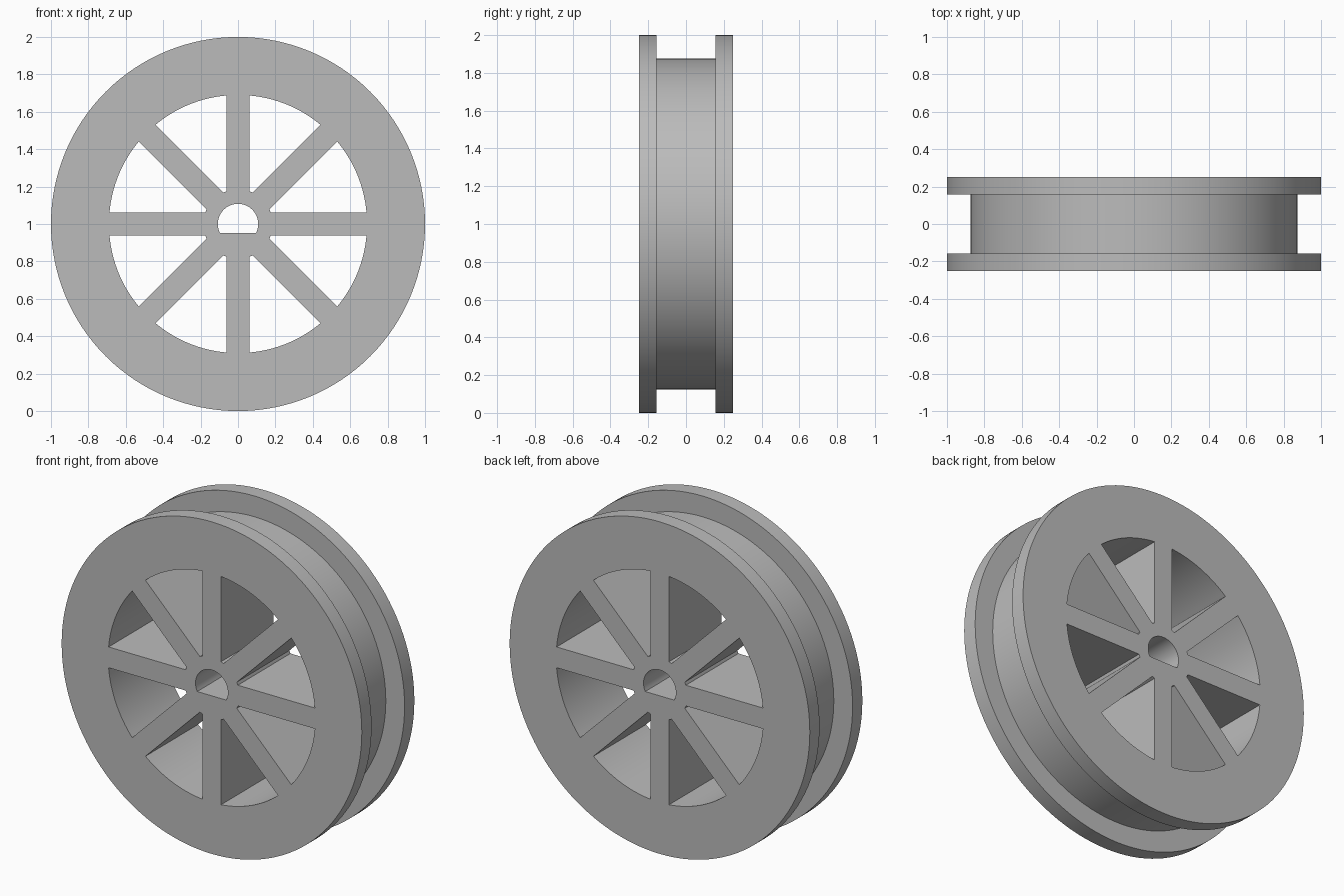
import bpy, bmesh
from math import sin, cos, pi, asin, radians

if "Cube" in bpy.data.objects:
    bpy.data.objects.remove(bpy.data.objects["Cube"], do_unlink=True)

RIM, DRUM, WINDOW, HUB, BORE = 1.0, 0.875, 0.69, 0.185, 0.108
HALF_DEPTH, GROOVE, SPOKE = 0.25, 0.157, 0.0625
BORE_FLAT = -0.048
SEGMENTS = 128

grey = bpy.data.materials.new("light grey")
grey.use_nodes = True
grey.diffuse_color = (0.5, 0.5, 0.5, 1)
grey.node_tree.nodes["Principled BSDF"].inputs["Base Color"].default_value = (0.5, 0.5, 0.5, 1)


def arc(radius, start, end, steps):
    return [(radius * cos(start + (end - start) * i / steps),
             radius * sin(start + (end - start) * i / steps)) for i in range(steps + 1)]


def add_rings(bm, outlines):
    """Bridge (points, y) outlines of equal length and cap both ends."""
    rings = [[bm.verts.new((x, y, z + RIM)) for x, z in pts] for pts, y in outlines]
    for a, b in zip(rings, rings[1:]):
        n = len(a)
        for i in range(n):
            j = (i + 1) % n
            bm.faces.new((a[i], a[j], b[j], b[i]))
    bm.faces.new(rings[0])
    bm.faces.new(rings[-1])


def finish(bm, name):
    bmesh.ops.recalc_face_normals(bm, faces=bm.faces)
    mesh = bpy.data.meshes.new(name)
    bm.to_mesh(mesh)
    bm.free()
    mesh.materials.append(grey)
    obj = bpy.data.objects.new(name, mesh)
    bpy.context.collection.objects.link(obj)
    return obj


# Spool body: two flanges with a groove between them
bm = bmesh.new()
profile = [(RIM, -HALF_DEPTH), (RIM, -GROOVE), (DRUM, -GROOVE),
           (DRUM, GROOVE), (RIM, GROOVE), (RIM, HALF_DEPTH)]
add_rings(bm, [(arc(r, 0, 2 * pi, SEGMENTS)[:-1], y) for r, y in profile])
wheel = finish(bm, "spoked_wheel")

# Cutter: eight windows between the spokes, plus the D-shaped bore
bm = bmesh.new()
outer, inner = asin(SPOKE / WINDOW), asin(SPOKE / HUB)
step = pi / 4
shapes = []
for k in range(8):
    a = k * step
    shapes.append(arc(WINDOW, a + outer, a + step - outer, 16)
                  + arc(HUB, a + step - inner, a + inner, 3))
flat = asin(BORE_FLAT / BORE)
shapes.append(arc(BORE, flat, pi - flat, 40))
for pts in shapes:
    add_rings(bm, [(pts, -HALF_DEPTH * 2), (pts, HALF_DEPTH * 2)])
cutter = finish(bm, "opening_cutter")
cutter.hide_render = True

# Cut the openings, then discard the cutter
cut = wheel.modifiers.new("openings", "BOOLEAN")
cut.operation = "DIFFERENCE"
cut.solver = "EXACT"
cut.object = cutter
bpy.ops.object.select_all(action="DESELECT")
wheel.select_set(True)
bpy.context.view_layer.objects.active = wheel
bpy.ops.object.modifier_apply(modifier=cut.name)
bpy.data.objects.remove(cutter, do_unlink=True)
bpy.ops.object.shade_smooth_by_angle(angle=radians(30))
